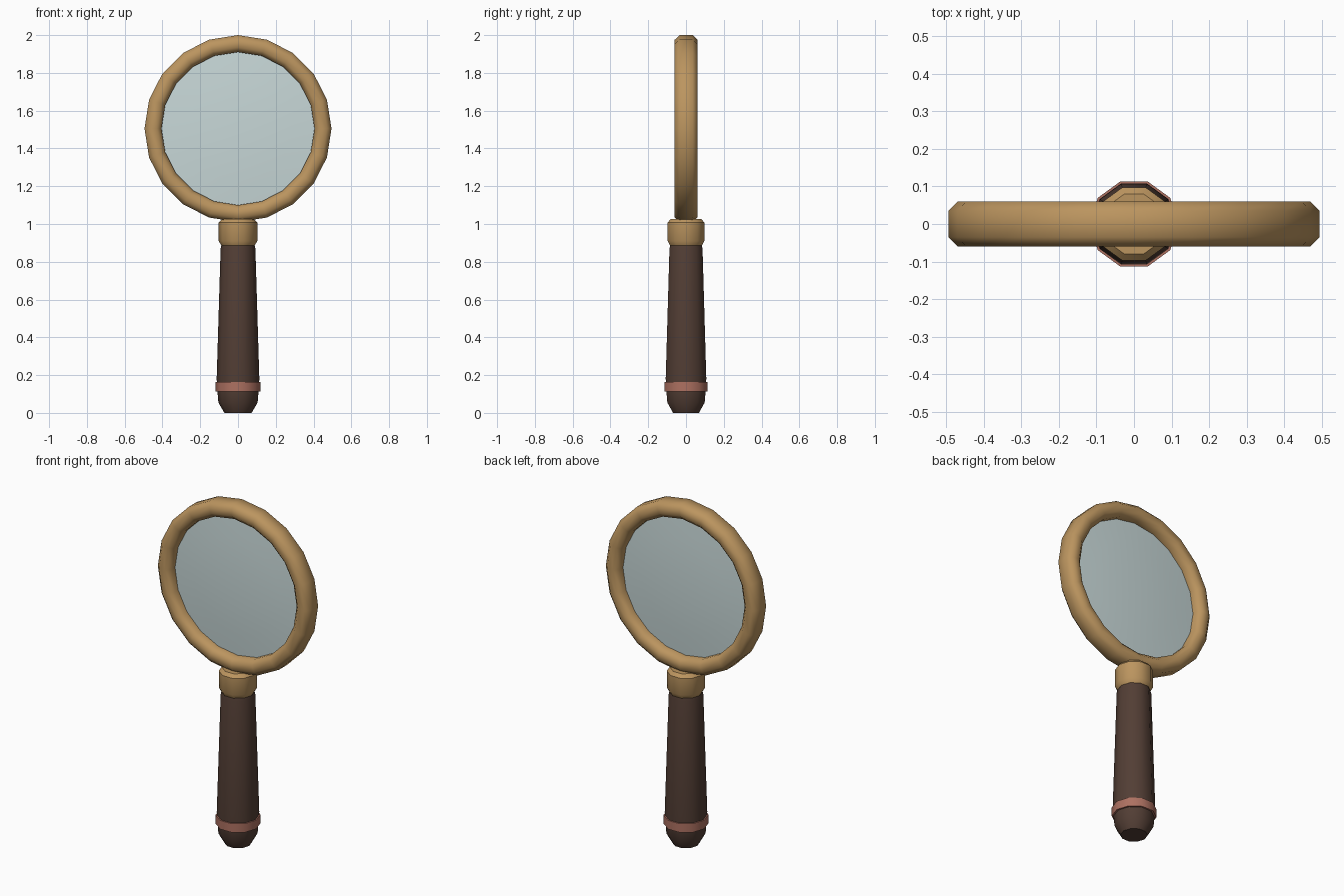
import bpy, bmesh, math
from mathutils import Matrix

if "Cube" in bpy.data.objects:
    bpy.data.objects.remove(bpy.data.objects["Cube"])


def material(name, rgb):
    m = bpy.data.materials.new(name)
    m.diffuse_color = (*rgb, 1)
    m.use_nodes = True
    m.node_tree.nodes["Principled BSDF"].inputs["Base Color"].default_value = m.diffuse_color
    return m


def lathe(name, profile, sides, mat, closed=False, angle=40, matrix=Matrix()):
    """Revolve (radius, height) points about z; first vertex lies on +x."""
    bm = bmesh.new()
    rings = []
    for r, h in profile:
        if r == 0:
            rings.append([bm.verts.new((0, 0, h))] * sides)
        else:
            rings.append([bm.verts.new((r * math.cos(2 * math.pi * i / sides),
                                        r * math.sin(2 * math.pi * i / sides), h))
                          for i in range(sides)])
    pairs = list(zip(rings, rings[1:]))
    if closed:
        pairs.append((rings[-1], rings[0]))
    for a, b in pairs:
        for i in range(sides):
            j = (i + 1) % sides
            bm.faces.new(dict.fromkeys((a[i], a[j], b[j], b[i])))
    if not closed:
        for ring, (r, h) in ((rings[0], profile[0]), (rings[-1], profile[-1])):
            if r > 0:
                bm.faces.new(ring)
    bmesh.ops.recalc_face_normals(bm, faces=bm.faces[:])
    bm.transform(matrix)
    mesh = bpy.data.meshes.new(name)
    bm.to_mesh(mesh)
    bm.free()
    ob = bpy.data.objects.new(name, mesh)
    bpy.context.collection.objects.link(ob)
    mesh.materials.append(mat)
    bpy.ops.object.select_all(action='DESELECT')
    ob.select_set(True)
    bpy.context.view_layer.objects.active = ob
    bpy.ops.object.shade_smooth_by_angle(angle=math.radians(angle))
    return ob


brass = material("brass", (0.50, 0.30, 0.115))
wood = material("dark_wood", (0.085, 0.048, 0.035))
copper = material("copper", (0.42, 0.165, 0.12))
glass = material("glass", (0.58, 0.69, 0.69))

# Round head: turned to face the front, centred above the handle
head = Matrix.Translation((0, 0, 1.505)) @ Matrix.Rotation(math.pi / 2, 4, 'X')
lathe("lens_frame",
      [(0.495, -0.035), (0.495, 0.035), (0.47, 0.06), (0.43, 0.06),
       (0.405, 0.035), (0.405, -0.035), (0.43, -0.06), (0.47, -0.06)],
      20, brass, closed=True, angle=60, matrix=head)

# Slightly domed lens, same on both sides
dome = [(0.0, 0.022), (0.14, 0.02), (0.28, 0.014), (0.412, 0.004)]
lathe("lens", dome + [(r, -h) for r, h in reversed(dome)], 20, glass, matrix=head)

# Collar joining frame and handle
lathe("collar", [(0.088, 0.885), (0.102, 0.91), (0.102, 1.008), (0.084, 1.027)],
      10, brass)

# Tapered handle with rounded butt
lathe("handle", [(0.072, 0), (0.104, 0.055), (0.109, 0.115), (0.113, 0.18),
                 (0.092, 0.87), (0.086, 0.895)], 10, wood)

# Band near the bottom of the handle
lathe("handle_band", [(0.119, 0.113), (0.119, 0.164)], 10, copper)
